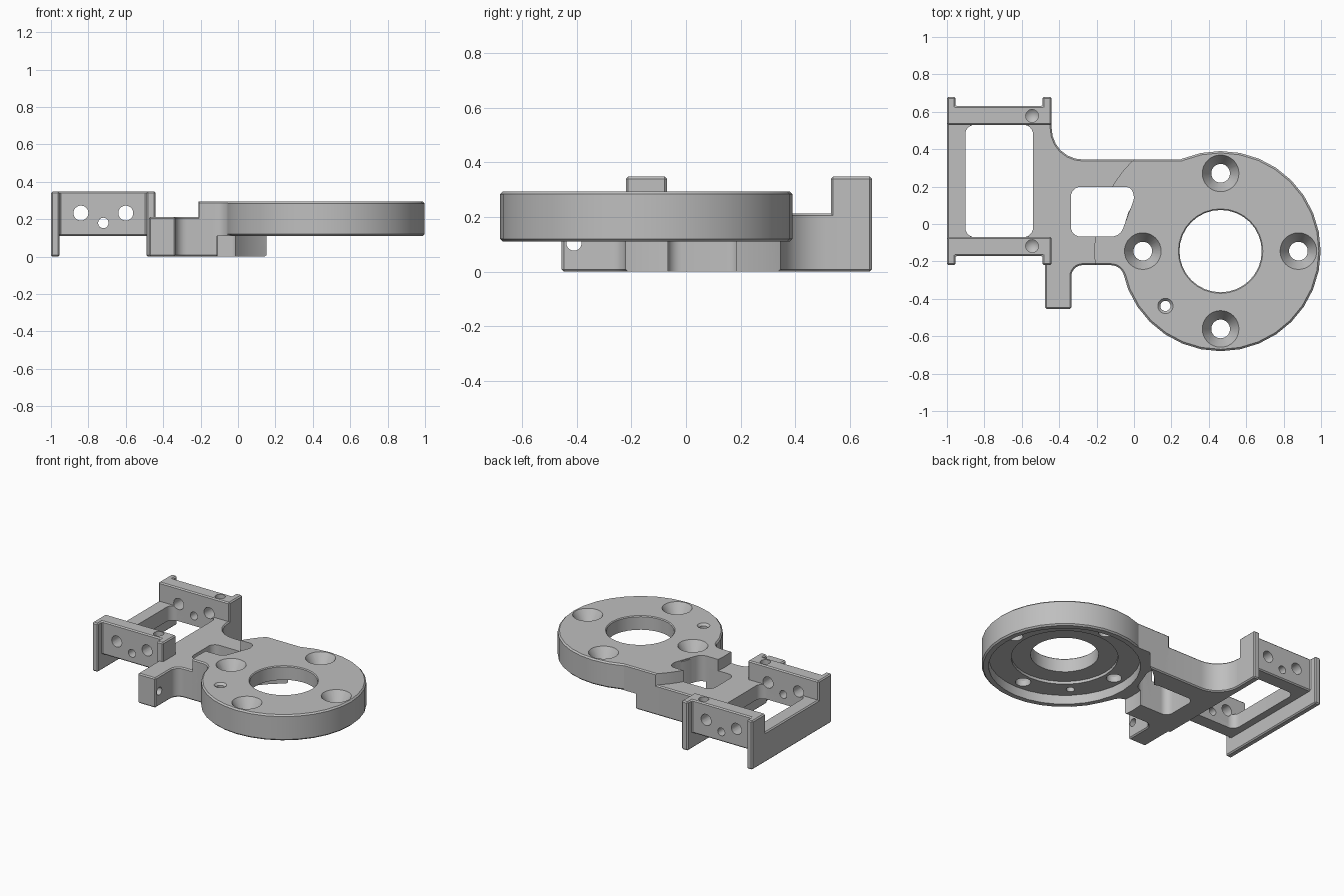
import bpy, bmesh, math
from mathutils import Vector, Matrix

cube = bpy.data.objects.get("Cube")
if cube:
    bpy.data.objects.remove(cube, do_unlink=True)

CENTRE = Vector((0.463, -0.145, 0))   # axis of the round plate
LOW, SHELF, DISC_TOP, RAIL_TOP = 0.11, 0.213, 0.294, 0.348
MID_Y = 0.23                          # symmetry line of the bracket

grey = bpy.data.materials.new("plain_grey")
grey.use_nodes = True
colour = (0.52, 0.52, 0.52, 1)
grey.diffuse_color = colour
grey.node_tree.nodes["Principled BSDF"].inputs["Base Color"].default_value = colour


def finish(name, bm):
    bmesh.ops.recalc_face_normals(bm, faces=bm.faces)
    mesh = bpy.data.meshes.new(name)
    bm.to_mesh(mesh)
    bm.free()
    mesh.materials.append(grey)
    obj = bpy.data.objects.new(name, mesh)
    bpy.context.collection.objects.link(obj)
    return obj


def rounded(points, steps=6):
    """Outline from (x, y, setback) corners; a setback draws a circular fillet."""
    out = []
    for i, (x, y, *s) in enumerate(points):
        p = Vector((x, y))
        if not s:
            out.append(p)
            continue
        u = (Vector(points[i - 1][:2]) - p).normalized()
        v = (Vector(points[(i + 1) % len(points)][:2]) - p).normalized()
        a, b = p + u * s[0], p + v * s[0]
        w = math.sin(u.angle(v) / 2)
        for k in range(steps + 1):
            t = k / steps
            c = ((1 - t) ** 2, 2 * t * (1 - t) * w, t * t)
            out.append((a * c[0] + p * c[1] + b * c[2]) / sum(c))
    return out


def prism(name, points, z0, z1, chamfer=0.008):
    bm = bmesh.new()
    face = bm.faces.new([bm.verts.new((p[0], p[1], z0)) for p in rounded(points)])
    top = bmesh.ops.extrude_face_region(bm, geom=[face])["geom"]
    bmesh.ops.translate(bm, vec=(0, 0, z1 - z0),
                        verts=[g for g in top if isinstance(g, bmesh.types.BMVert)])
    obj = finish(name, bm)
    if chamfer:
        mod = obj.modifiers.new("chamfer", "BEVEL")
        mod.width, mod.segments = chamfer, 1
        mod.limit_method, mod.angle_limit = "ANGLE", math.radians(40)
    return obj


def rect(x0, x1, y0, y1, *s):
    return [(x0, y0, *s), (x1, y0, *s), (x1, y1, *s), (x0, y1, *s)]


def lathe(name, profile, at, steps, closed=False):
    bm = bmesh.new()
    vs = [bm.verts.new((r, 0, z)) for r, z in profile]
    pairs = list(zip(vs, vs[1:])) + ([(vs[-1], vs[0])] if closed else [])
    edges = [bm.edges.new(p) for p in pairs]
    bmesh.ops.spin(bm, geom=vs + edges, cent=(0, 0, 0), axis=(0, 0, 1),
                   angle=math.tau, steps=steps, use_merge=True)
    bmesh.ops.remove_doubles(bm, verts=bm.verts, dist=1e-5)
    bmesh.ops.translate(bm, vec=at, verts=bm.verts)
    return finish(name, bm)


cutters = []


def cutter(obj):
    obj.hide_render = True
    cutters.append(obj)
    return obj


def rod(r, direction, at, length, sides=24):
    bm = bmesh.new()
    turn = Vector(direction).to_track_quat("Z", "Y").to_matrix().to_4x4()
    bmesh.ops.create_cone(bm, cap_ends=True, segments=sides, radius1=r, radius2=r,
                          depth=length, matrix=Matrix.Translation(at) @ turn)
    return cutter(finish("cutter", bm))


def drum(r, z0, z1):
    """Upright cylinder on the axis of the round plate."""
    return rod(r, (0, 0, 1), CENTRE + Vector((0, 0, (z0 + z1) / 2)), z1 - z0, 64)


def boolean(obj, *tools, operation="DIFFERENCE"):
    for tool in tools:
        mod = obj.modifiers.new("cut", "BOOLEAN")
        mod.object, mod.operation, mod.solver = tool, operation, "EXACT"
        mod.use_self = True


# Round plate with stepped recess underneath
parts = []
R = 0.535
disc = lathe("round_plate", [
    (R, 0.12), (R, DISC_TOP - 0.01), (R - 0.01, DISC_TOP), (0.226, DISC_TOP),
    (0.22, DISC_TOP - 0.006), (0.22, 0.195), (0.345, 0.195), (0.345, 0.175),
    (0.49, 0.175), (0.49, LOW), (R - 0.01, LOW)], CENTRE, 32, closed=True)
parts.append(disc)


def countersink(at, wide, narrow, depth):
    top = DISC_TOP + 0.01
    return cutter(lathe("cutter", [(0, 0), (narrow, 0), (narrow, DISC_TOP - depth),
                                   (wide, DISC_TOP), (wide, top), (0, top)], at, 32))


# Four screw holes and one pin hole
for i in range(4):
    a = i * math.pi / 2
    spot = CENTRE + Vector((math.cos(a), math.sin(a), 0)) * 0.416
    boolean(disc, countersink(spot, 0.098, 0.05, 0.08))
boolean(disc, countersink(Vector((0.168, -0.438, 0)), 0.041, 0.027, 0.015))

# Arm joining plate and bracket, in a low and a raised step, with a window
arm = [(-0.475, -0.455), (-0.335, -0.455), (-0.335, -0.22, 0.06),
       (-0.075, -0.22, 0.05), (-0.03, -0.33), (0.3, -0.33),
       (0.3, 0.345), (-0.44, 0.345, 0.165), (-0.44, 0.6), (-0.475, 0.6)]
window = cutter(prism("cutter", [
    (-0.337, -0.067, 0.05), (-0.075, -0.067, 0.045), (0.003, 0.14, 0.022),
    (-0.015, 0.198, 0.03), (-0.337, 0.198, 0.05)], -0.1, 0.5, 0))

low_arm = prism("low_arm", arm, 0, SHELF)
boolean(low_arm, window, drum(0.6, -0.1, 0.5),
        rod(0.028, (1, 0, 0), (-0.405, -0.41, 0.105), 0.4))
raised_arm = prism("raised_arm", arm, 0, DISC_TOP)
boolean(raised_arm, drum(0.675, -0.2, 0.6), operation="INTERSECT")
boolean(raised_arm, window, drum(0.52, -0.1, 0.5), drum(0.58, -0.1, LOW))
parts += [low_arm, raised_arm]

# Holes through both rails, running front to back
side_holes = [rod(r, (0, 1, 0), (x, MID_Y, z), 2)
              for x, z, r in ((-0.84, 0.233, 0.04), (-0.6, 0.233, 0.04), (-0.72, 0.18, 0.028))]

# Open bracket frame with a deep lip on its outer side and a spine by the arm
frame = prism("bracket_frame", rect(-1, -0.45, -0.165, 0.625), LOW, SHELF)
opening = cutter(prism("cutter", rect(-0.902, -0.54, -0.07, 0.53, 0.05), -0.1, 0.5, 0))
boolean(frame, opening, *side_holes)
lip = prism("outer_lip", rect(-1, -0.955, -0.22, 0.68), 0, SHELF)
spine = prism("inner_spine", rect(-0.49, -0.44, -0.22, 0.68), 0, SHELF)
parts += [frame, lip, spine]

# Two mirrored rails with end flanges and holes
rail = [(-1, 0.53), (-0.44, 0.53), (-0.44, 0.68), (-0.49, 0.68),
        (-0.49, 0.63), (-0.955, 0.63), (-0.955, 0.68), (-1, 0.68)]
for name, side in (("back_rail", 1), ("front_rail", -1)):
    obj = prism(name, [(x, MID_Y + side * (y - MID_Y)) for x, y in rail], LOW, RAIL_TOP)
    pit = cutter(lathe("cutter", [(0, 0.27), (0.034, 0.3), (0.034, 0.4), (0, 0.4)],
                       Vector((-0.545, MID_Y + side * 0.348, 0)), 24))
    boolean(obj, pit, *side_holes)
    parts.append(obj)

# Bake the cuts, drop the cutters, shade
bpy.context.view_layer.update()
graph = bpy.context.evaluated_depsgraph_get()
baked = [bpy.data.meshes.new_from_object(p.evaluated_get(graph)) for p in parts]
for p, mesh in zip(parts, baked):
    p.modifiers.clear()
    p.data = mesh
    mesh.materials.clear()
    mesh.materials.append(grey)
    mesh.polygons.foreach_set("material_index", [0] * len(mesh.polygons))
for c in cutters:
    bpy.data.objects.remove(c, do_unlink=True)
bpy.ops.object.select_all(action="DESELECT")
for p in parts:
    p.select_set(True)
bpy.context.view_layer.objects.active = parts[0]
bpy.ops.object.shade_smooth_by_angle(angle=math.radians(30))
